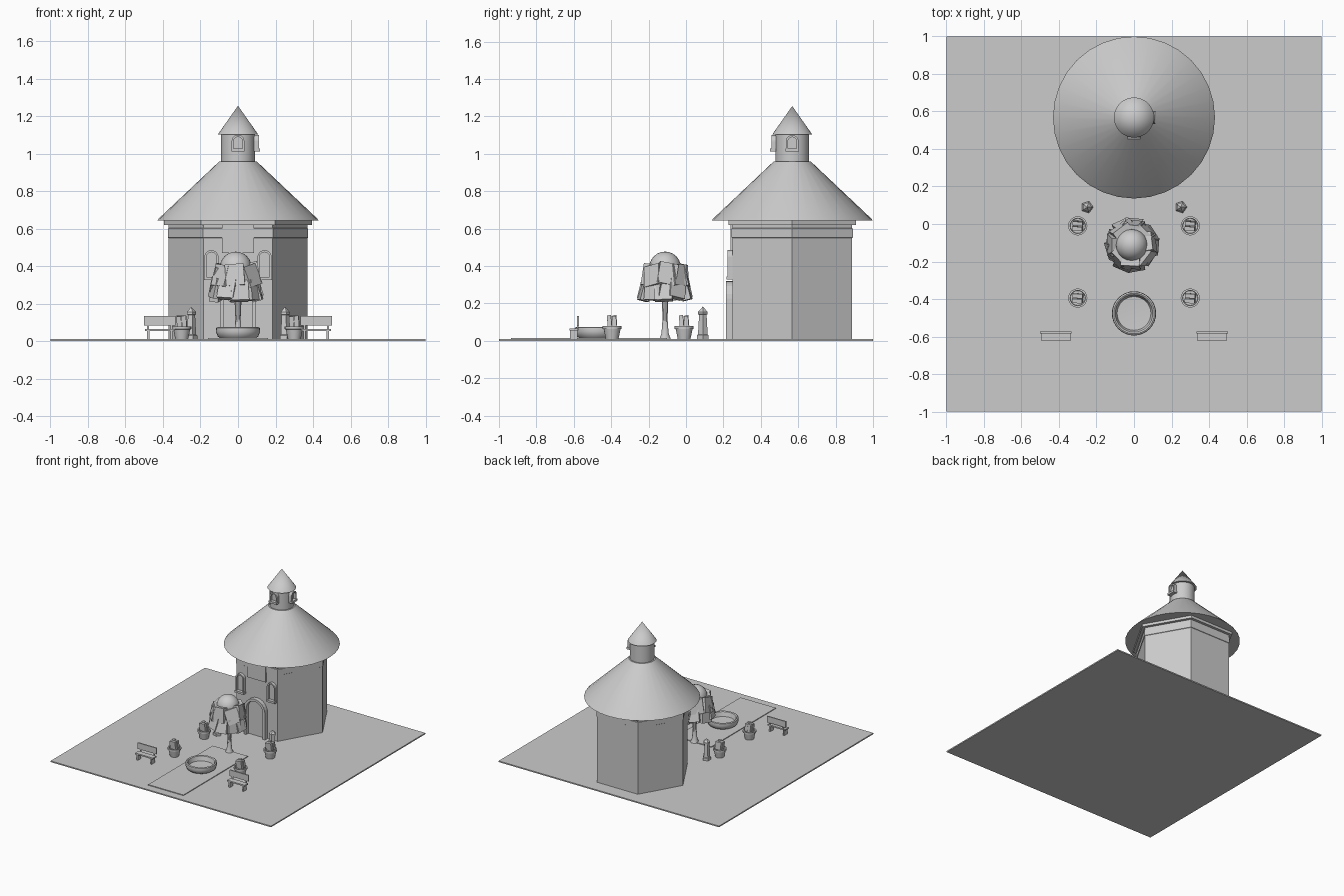
import bpy, bmesh, math, random
from math import sin, cos, pi, tau
from mathutils import Matrix, Vector

random.seed(4)
cube = bpy.data.objects.get("Cube")
if cube:
    bpy.data.objects.remove(cube, do_unlink=True)

stone = bpy.data.materials.new("plain_grey")
stone.use_nodes = True
GREY = (0.6, 0.6, 0.6, 1)
stone.diffuse_color = GREY
stone.node_tree.nodes["Principled BSDF"].inputs["Base Color"].default_value = GREY


def finish(name, bm, loc=(0, 0, 0), rot=(0, 0, 0), smooth=False):
    bmesh.ops.recalc_face_normals(bm, faces=bm.faces[:])
    mesh = bpy.data.meshes.new(name)
    bm.to_mesh(mesh)
    bm.free()
    mesh.materials.append(stone)
    obj = bpy.data.objects.new(name, mesh)
    obj.location, obj.rotation_euler = loc, rot
    bpy.context.collection.objects.link(obj)
    if smooth:
        bpy.ops.object.select_all(action='DESELECT')
        obj.select_set(True)
        bpy.context.view_layer.objects.active = obj
        bpy.ops.object.shade_smooth_by_angle(angle=math.radians(35))
    return obj


def box(name, size, loc, rot=(0, 0, 0)):
    bm = bmesh.new()
    bmesh.ops.create_cube(bm, size=1, matrix=Matrix.Diagonal((*size, 1)))
    return finish(name, bm, loc, rot)


def revolve(name, profile, sides, loc, smooth=True):
    """Turn (radius, height) points around z and cap both ends."""
    bm = bmesh.new()
    rings = [[bm.verts.new((r * cos(tau * i / sides), r * sin(tau * i / sides), z))
              for i in range(sides)] for r, z in profile]
    for a, b in zip(rings, rings[1:]):
        for i in range(sides):
            j = (i + 1) % sides
            bm.faces.new((a[i], a[j], b[j], b[i]))
    bm.faces.new(rings[0])
    bm.faces.new(rings[-1])
    bmesh.ops.remove_doubles(bm, verts=bm.verts[:], dist=0.0001)
    return finish(name, bm, loc, smooth=smooth)


def ball(name, radius, loc, squash=1):
    bm = bmesh.new()
    bmesh.ops.create_uvsphere(bm, u_segments=20, v_segments=12, radius=radius,
                              matrix=Matrix.Diagonal((1, 1, squash, 1)))
    return finish(name, bm, loc, smooth=True)


def arch_line(half, height):
    """Outline of a round-topped opening, from foot to foot."""
    spring = height - half
    curve = [(half * cos(pi * i / 12), spring + half * sin(pi * i / 12)) for i in range(13)]
    return [(half, 0)] + curve + [(-half, 0)]


def arch(name, half, height, border, depth, loc, turn=0, sill=False):
    """Arched frame with a thin panel inside and an optional sill."""
    outer, inner = arch_line(half, height), arch_line(half - border, height - border)
    bm = bmesh.new()
    vo = [bm.verts.new((x, 0, z)) for x, z in outer]
    vi = [bm.verts.new((x, 0, z)) for x, z in inner]
    faces = [bm.faces.new((vo[i], vo[i + 1], vi[i + 1], vi[i])) for i in range(len(vo) - 1)]
    geom = bmesh.ops.extrude_face_region(bm, geom=faces)["geom"]
    bmesh.ops.translate(bm, vec=(0, -depth, 0),
                        verts=[v for v in geom if isinstance(v, bmesh.types.BMVert)])
    finish(name + "_frame", bm, loc, (0, 0, turn))
    bm = bmesh.new()
    panel = bm.faces.new([bm.verts.new((x, -0.006, z)) for x, z in inner])
    geom = bmesh.ops.extrude_face_region(bm, geom=[panel])["geom"]
    bmesh.ops.translate(bm, vec=(0, 0.006, 0),
                        verts=[v for v in geom if isinstance(v, bmesh.types.BMVert)])
    finish(name + "_panel", bm, loc, (0, 0, turn))
    if sill:
        shift = Matrix.Rotation(turn, 3, 'Z') @ Vector((0, -depth * 0.65, 0))
        box(name + "_sill", (half * 2.1, depth * 1.3, 0.016), Vector(loc) + shift, (0, 0, turn))


# Ground and path
box("ground", (2, 2, 0.01), (0, 0, 0.005))
box("path", (0.32, 0.835, 0.008), (0, -0.518, 0.012))

# Six-sided tower body, band and eave
TY = 0.568
tower = (0, TY, 0)
revolve("tower_walls", [(0.37, 0.01), (0.37, 0.63)], 6, tower, False)
revolve("wall_band", [(0.37, 0.55), (0.374, 0.552), (0.374, 0.6), (0.37, 0.602)], 6, tower, False)
revolve("eave_plate", [(0.395, 0.62), (0.395, 0.645)], 6, tower, False)

# Round roof with lantern and cap
revolve("main_roof", [(0.432, 0.642), (0.42, 0.656), (0.1, 0.958)], 32, tower)
revolve("lantern", [(0.09, 0.95), (0.09, 1.11)], 32, tower)
revolve("lantern_roof", [(0.107, 1.103), (0.0, 1.255)], 32, tower)
arch("lantern_front_window", 0.034, 0.08, 0.011, 0.025, (0, TY - 0.086, 1.02), 0, True)
arch("lantern_side_window", 0.034, 0.08, 0.011, 0.025, (0.086, TY, 1.02), pi / 2, True)

# Doorway, upper windows and board on the front wall
WALL = TY - 0.32
arch("door", 0.095, 0.31, 0.02, 0.035, (0, WALL, 0.01))
for side, x in (("left", 0.142), ("right", -0.142)):
    arch(side + "_window", 0.038, 0.15, 0.011, 0.025, (x, WALL, 0.335), 0, True)
box("front_board", (0.17, 0.012, 0.15), (0, WALL - 0.004, 0.545))

# Tree with trunk, rounded crown and drooping leaf clumps
TX, TREE_Y = -0.012, -0.112
revolve("tree_trunk", [(0.032, 0.01), (0.02, 0.04), (0.014, 0.12), (0.02, 0.25)], 10,
        (0, TREE_Y, 0))
ball("tree_crown", 0.085, (TX, TREE_Y, 0.392))
ball("tree_core", 0.105, (TX, TREE_Y, 0.31), 0.9)
for ring, count, radius, z, size in (("lower", 9, 0.105, 0.275, 0.095),
                                     ("upper", 8, 0.095, 0.35, 0.1)):
    for i in range(count):
        a = tau * i / count + random.uniform(-0.15, 0.15)
        tilt = (random.uniform(-0.3, -0.1), random.uniform(-0.25, 0.25), a + pi / 2)
        place = (TX + radius * cos(a), TREE_Y + radius * sin(a), z + random.uniform(-0.01, 0.01))
        box(f"{ring}_leaf_clump_{i}", (size, 0.05, size * 1.15), place, tilt)

# Round basin
revolve("basin", [(0.09, 0.012), (0.108, 0.025), (0.118, 0.05), (0.116, 0.07), (0.108, 0.075),
                  (0.1, 0.07), (0.09, 0.035), (0.0, 0.03)], 32, (0, -0.477, 0))

# Paired garden pieces
for side, s in (("left", 1), ("right", -1)):
    # Potted plants
    for row, y in (("front", -0.395), ("back", -0.01)):
        tag = f"{side}_{row}"
        revolve(tag + "_pot", [(0.034, 0.01), (0.045, 0.062), (0.051, 0.064), (0.051, 0.078),
                               (0.041, 0.078), (0.039, 0.066), (0.0, 0.066)], 20, (s * 0.3, y, 0))
        for i in range(4):
            a = tau * i / 4 + 0.7
            box(f"{tag}_leaf_{i}", (0.025, 0.022, 0.06 + 0.008 * (i % 2)),
                (s * 0.3 + 0.019 * cos(a), y + 0.019 * sin(a), 0.102), (0.08, -0.08, 0))

    # Small five-sided posts beside the door
    revolve(side + "_post", [(0.033, 0.01), (0.033, 0.03), (0.027, 0.035), (0.021, 0.14),
                             (0.027, 0.142), (0.027, 0.155), (0.0, 0.183)], 5,
            (s * 0.25, 0.09, 0), False)

    # Benches
    bx = s * 0.417
    box(side + "_bench_seat", (0.16, 0.045, 0.011), (bx, -0.6, 0.06))
    box(side + "_bench_back", (0.17, 0.01, 0.05), (bx, -0.578, 0.108))
    for e in (-1, 1):
        end = "outer" if e == s else "inner"
        box(f"{side}_bench_{end}_leg", (0.012, 0.04, 0.05), (bx + e * 0.062, -0.6, 0.033))
        box(f"{side}_bench_{end}_strut", (0.01, 0.008, 0.04), (bx + e * 0.062, -0.578, 0.075))
